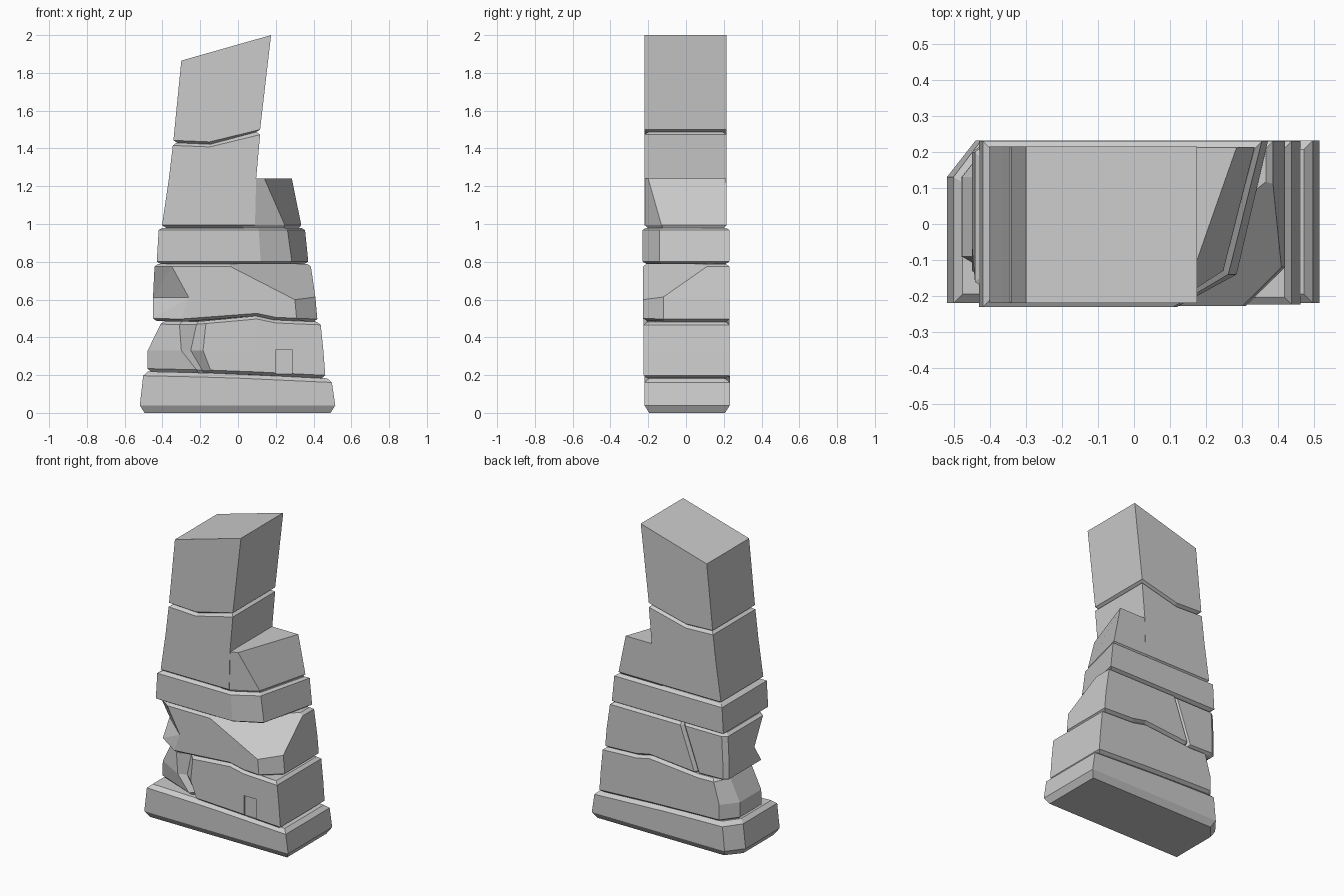
import bpy, bmesh
from mathutils import Vector

if "Cube" in bpy.data.objects:
    bpy.data.objects.remove(bpy.data.objects["Cube"])

# Seam heights between the stones, as (x, z) polylines
S0 = [(-1, 0), (1, 0)]
S1 = [(-.5, .219), (-.2, .212), (0, .206), (.46, .183)]
S2 = [(-.41, .486), (-.25, .482), (.1, .513), (.2, .492), (.43, .482)]
S3 = [(-1, .789), (1, .789)]
S4 = [(-1, .98), (1, .98)]
S5 = [(-.345, 1.43), (-.15, 1.422), (.11, 1.487)]
LEDGE = [(-1, 1.24), (1, 1.24)]
TOP = [(-.3, 1.865), (.175, 2.0)]


def height(line, x):
    if x <= line[0][0]:
        return line[0][1]
    for (a, za), (b, zb) in zip(line, line[1:]):
        if x <= b:
            return za + (zb - za) * (x - a) / (b - a)
    return line[-1][1]


def ring(plan, line, dz=0.0, inset=0.0):
    """Plan outline laid on a seam line, optionally shrunk toward its centre."""
    xs, ys = [p[0] for p in plan], [p[1] for p in plan]
    cx, cy = (min(xs) + max(xs)) / 2, (min(ys) + max(ys)) / 2
    fx = 1 - 2 * inset / (max(xs) - min(xs))
    fy = 1 - 2 * inset / (max(ys) - min(ys))
    return [Vector((cx + (x - cx) * fx, cy + (y - cy) * fy, height(line, x) + dz))
            for x, y in plan]


def stone(name, rings, cuts=()):
    """Loft the rings into a closed stone, then slice with (point, normal) planes."""
    bm = bmesh.new()
    loops = [[bm.verts.new(p) for p in r] for r in rings]
    n = len(loops[0])
    for a, b in zip(loops, loops[1:]):
        for i in range(n):
            j = (i + 1) % n
            bm.faces.new((a[i], a[j], b[j], b[i]))
    bm.faces.new(loops[0][::-1])
    bm.faces.new(loops[-1])
    for co, no in cuts:
        bmesh.ops.triangulate(bm, faces=bm.faces[:])
        bmesh.ops.bisect_plane(bm, geom=bm.verts[:] + bm.edges[:] + bm.faces[:],
                               plane_co=co, plane_no=no, clear_outer=True)
        bmesh.ops.holes_fill(bm, edges=[e for e in bm.edges if e.is_boundary])
    bmesh.ops.recalc_face_normals(bm, faces=bm.faces[:])
    me = bpy.data.meshes.new(name)
    bm.to_mesh(me)
    bm.free()
    ob = bpy.data.objects.new(name, me)
    bpy.context.collection.objects.link(ob)
    return ob


def seamed(low, high, bottom, top, mids=(), b=.016, inset=.02):
    """Rings for a stone with narrow chamfers along both seams."""
    return [ring(low, bottom, 0, inset), ring(low, bottom, b), *mids,
            ring(high, top, -b), ring(high, top, 0, inset)]


# Base stone with chipped back-left corner
foot = [(-.52, -.22), (-.2, -.22), (0, -.22), (.515, -.22),
        (.515, .232), (0, .232), (-.2, .232), (-.44, .232), (-.52, .13)]
base_top = [(x * .965, y) for x, y in foot]
stone("base_stone", [ring(foot, S0, 0, .025), ring(foot, S0, .04),
                     ring(base_top, S1, -.022), ring(base_top, S1, 0, .025)])


# Second course: recessed left chunk, zigzag groove, chipped back corner
def course2(left, g1, g2, g3, right, back):
    return [(left, -.09), (g1, -.19), (g2, -.165), (g3, -.222), (.1, -.224),
            (.2, -.224), (right, -.224), (right, .23), (.2, .23), (.1, .23),
            (-.25, .23), (back, .23), (left, .13)]


low2 = course2(-.48, -.22, -.19, -.145, .462, -.40)
mid2 = course2(-.478, -.30, -.25, -.185, .452, -.40)
high2 = course2(-.41, -.31, -.22, -.17, .438, -.36)
mid_line = [(-1, .33), (1, .33)]
second = stone("second_course", seamed(low2, high2, S1, S2, [ring(mid2, mid_line)]))

# Shallow doorway cut in the second course
bpy.ops.mesh.primitive_cube_add(size=1, location=(.243, -.24, .27))
door = bpy.context.object
door.name = "doorway_cutter"
door.scale = (.085, .055, .13)
door.hide_render = True
mod = second.modifiers.new("doorway", 'BOOLEAN')
mod.operation, mod.object, mod.solver = 'DIFFERENCE', door, 'EXACT'
bpy.context.view_layer.objects.active = second
bpy.ops.object.modifier_apply(modifier=mod.name)
bpy.data.objects.remove(door)


# Third course: hollow left corner, scooped right front, crack on the back
def course3(left, ly, chip, corner, right, crack):
    return [(left, ly), (chip, -.228), (.1, -.228), (.2, -.228), (corner, -.228),
            (right, -.12), (right, .23), (.2, .23), (.1, .23), (crack, .23),
            (crack - .012, .205), (crack - .03, .222), (left + .03, .222), (left, .2)]


low3 = course3(-.45, -.13, -.30, .31, .42, -.22)
mid3 = course3(-.45, -.06, -.26, .30, .41, -.18)
high3 = course3(-.442, -.16, -.35, .29, .386, -.12)
A, B, C = Vector((-.06, -.228, .785)), Vector((.39, .13, .785)), Vector((.30, -.228, .60))
scoop = (B - A).cross(C - A)
scoop = scoop if scoop.z > 0 else -scoop
stone("third_course",
      seamed(low3, high3, S2, S3, [ring(mid3, [(-1, .61), (1, .61)])], b=.014),
      cuts=[(A, scoop)])

# Fourth course: slab with angled right front
slab_low = [(-.43, -.23), (.12, -.23), (.285, -.14), (.372, .23), (-.43, .23)]
slab_high = [(-.42, -.23), (.11, -.23), (.262, -.14), (.355, .23), (-.42, .23)]
stone("fourth_course", seamed(slab_low, slab_high, S3, S4, b=.012))


# Fifth course: narrow pillar stone plus angled shelf on its right
def block(left, right, y0=-.22, y1=.215):
    return [(left, y0), (-.15, y0), (right, y0), (right, y1), (-.15, y1), (left, y1)]


stone("pillar_stone", seamed(block(-.402, .09), block(-.345, .117), S4, S5,
                             [ring(block(-.366, .096), LEDGE)], b=.014))
shelf_low = [(.02, -.217), (.09, -.217), (.248, -.13), (.335, .214), (.02, .214)]
shelf_high = [(.02, -.217), (.094, -.217), (.14, -.2), (.285, .213), (.02, .213)]
stone("side_shelf", [ring(shelf_low, S4, 0, .012), ring(shelf_low, S4, .014),
                     ring(shelf_high, LEDGE)])

# Slanted top stone
stone("top_stone", [ring(block(-.342, .117), S5, 0, .02), ring(block(-.342, .117), S5, .013),
                    ring(block(-.3, .175), TOP)])
